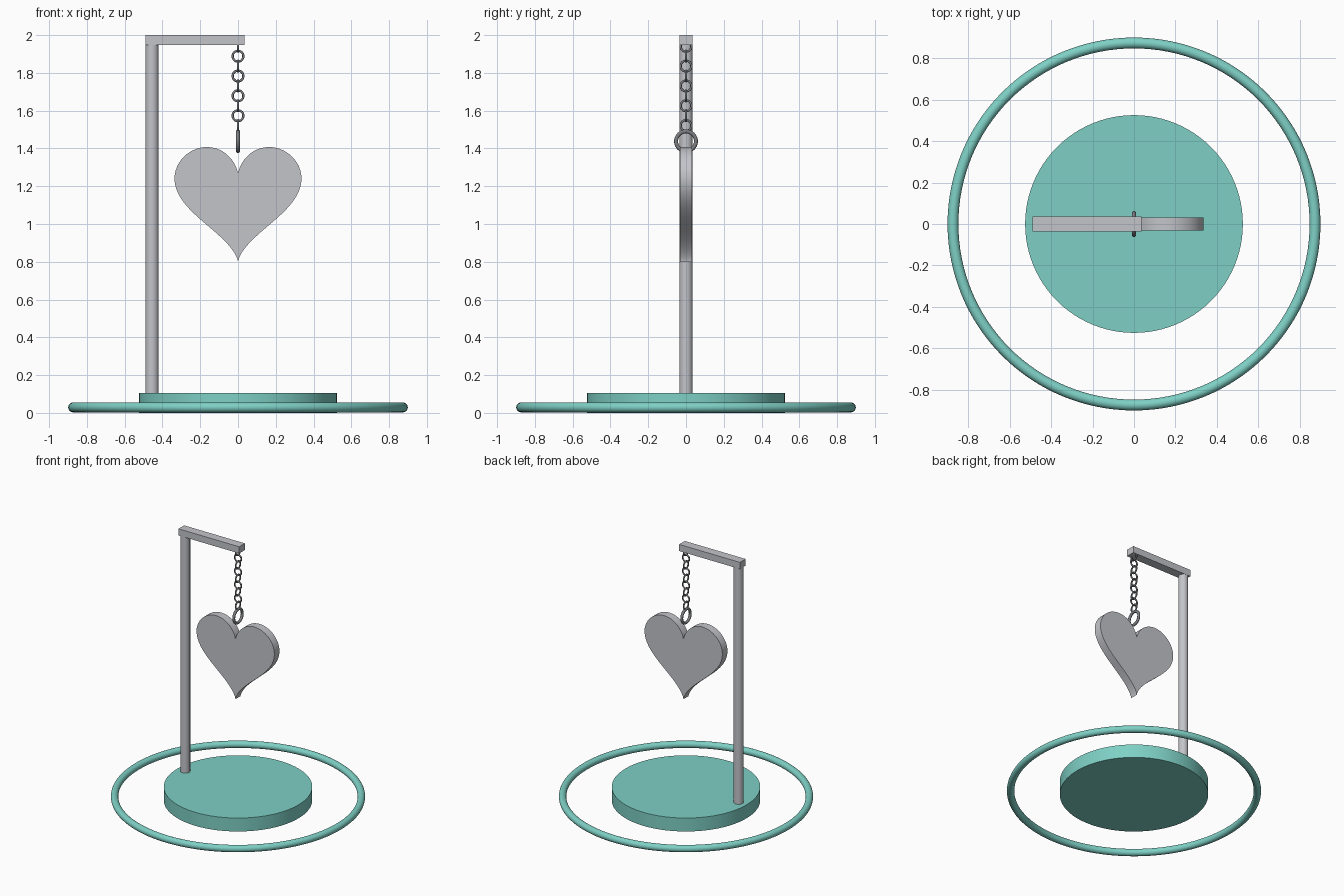
import bpy
import bmesh
from math import sin, cos, pi, radians

cube = bpy.data.objects.get("Cube")
if cube:
    bpy.data.objects.remove(cube, do_unlink=True)


def material(name, rgb):
    mat = bpy.data.materials.new(name)
    mat.use_nodes = True
    mat.diffuse_color = (*rgb, 1)
    mat.node_tree.nodes["Principled BSDF"].inputs["Base Color"].default_value = (*rgb, 1)
    return mat


teal = material("teal", (0.21, 0.63, 0.56))
silver = material("silver", (0.55, 0.555, 0.59))
dark_steel = material("dark_steel", (0.2, 0.21, 0.225))


def finish(name, mat):
    obj = bpy.context.object
    obj.name = name
    obj.data.materials.append(mat)
    bpy.ops.object.shade_smooth_by_angle(angle=radians(35))
    return obj


def cylinder(name, mat, x, radius, bottom, top, sides):
    bpy.ops.mesh.primitive_cylinder_add(vertices=sides, radius=radius, depth=top - bottom,
                                        location=(x, 0, (bottom + top) / 2))
    return finish(name, mat)


def ring(name, mat, z, major, minor, rotation=(0, 0, 0), segments=(32, 12)):
    bpy.ops.mesh.primitive_torus_add(major_radius=major, minor_radius=minor,
                                     major_segments=segments[0], minor_segments=segments[1],
                                     location=(0, 0, z), rotation=rotation)
    return finish(name, mat)


# Base disc and the loose ring around it
cylinder("base_disc", teal, 0, 0.525, 0, 0.105, 96)
ring("base_ring", teal, 0.029, 0.873, 0.0262, segments=(128, 20))

# Post and horizontal arm
cylinder("post", silver, -0.455, 0.035, 0.105, 1.95, 40)
bpy.ops.mesh.primitive_cube_add(size=1, location=(-0.2275, 0, 1.974))
bpy.context.object.scale = (0.525, 0.07, 0.052)
bpy.ops.object.transform_apply(location=False)
finish("arm", silver)

# Chain of links turned alternately sideways and forward
sideways, forward = (0, pi / 2, 0), (pi / 2, 0, 0)
for i in range(9):
    ring(f"chain_link_{i + 1}", dark_steel, 1.941 - 0.0525 * i, 0.0285, 0.006,
         forward if i % 2 else sideways)
ring("hanging_ring", dark_steel, 1.438, 0.0525, 0.0105, sideways)

# Heart plate, extruded from its outline
steps, scale, half = 120, 0.021, 0.0315
bm = bmesh.new()
outline = []
for i in range(steps):
    t = 2 * pi * i / steps
    x = 16 * sin(t) ** 3
    z = 13 * cos(t) - 5 * cos(2 * t) - 2 * cos(3 * t) - cos(4 * t)
    outline.append(bm.verts.new((x * scale, -half, 1.157 + z * scale)))
face = bm.faces.new(outline)
extruded = bmesh.ops.extrude_face_region(bm, geom=[face], use_keep_orig=True)
back = [v for v in extruded["geom"] if isinstance(v, bmesh.types.BMVert)]
bmesh.ops.translate(bm, verts=back, vec=(0, 2 * half, 0))
bmesh.ops.recalc_face_normals(bm, faces=bm.faces)
mesh = bpy.data.meshes.new("heart")
bm.to_mesh(mesh)
bm.free()
heart = bpy.data.objects.new("heart", mesh)
bpy.context.collection.objects.link(heart)
bpy.ops.object.select_all(action="DESELECT")
heart.select_set(True)
bpy.context.view_layer.objects.active = heart
finish("heart", silver)
